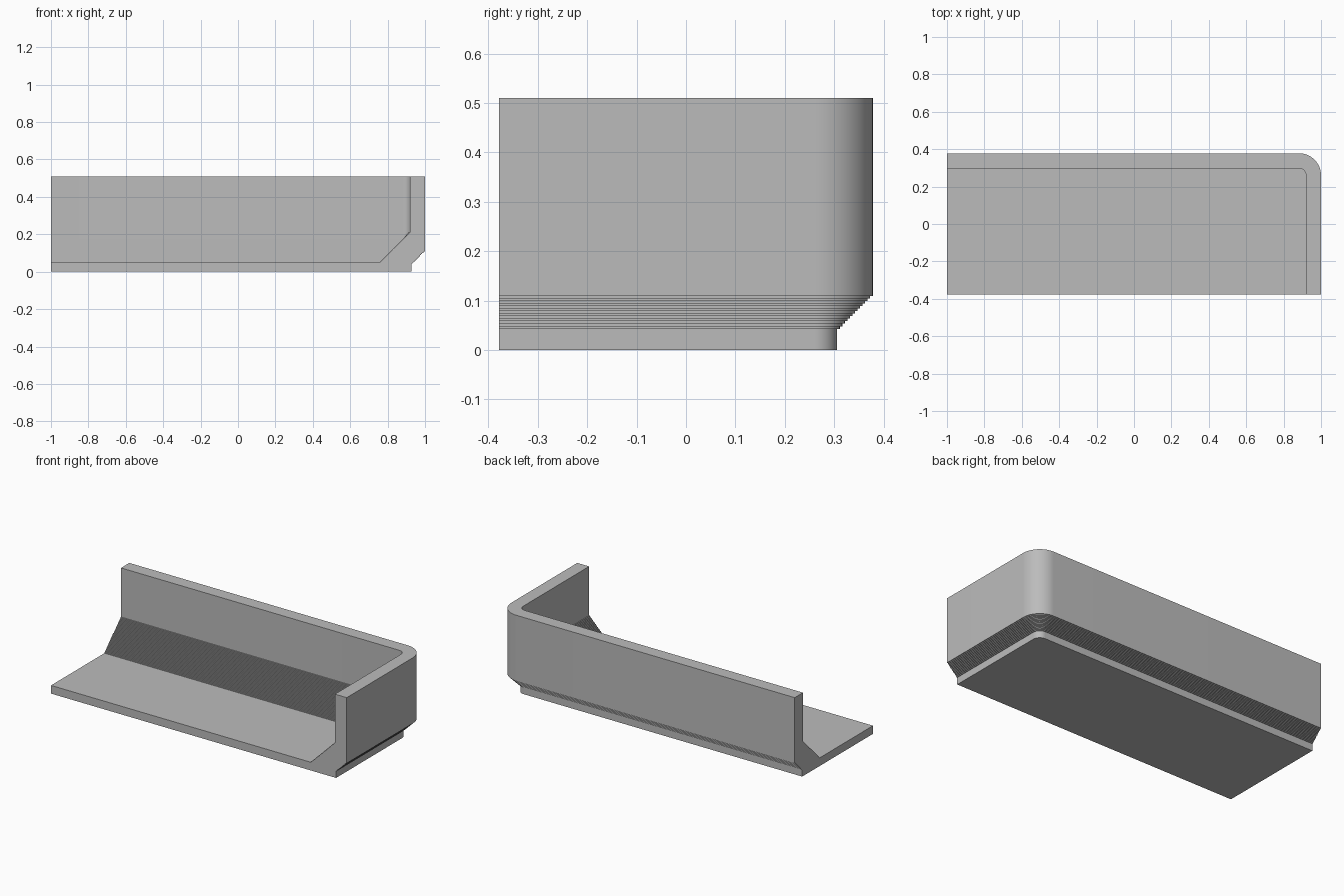
import bpy, bmesh, math

if "Cube" in bpy.data.objects:
    bpy.data.objects.remove(bpy.data.objects["Cube"])

X, Y = 1.0, 0.378            # half extents of the footprint
HEIGHT, FLOOR = 0.51, 0.05
RADIUS, ARC = 0.118, 16      # outer corner
WALL, FOOT = 0.08, 0.072     # wall thickness, inset of the base
FOOT_TOP, FLARE_TOP = 0.043, 0.114
FILLET = 0.16                # size of the inner stepped slope


def stairs(d0, z0, d1, z1, steps, rise_first):
    """Profile points (inset, height) of a staircase between two points."""
    pts = []
    for i in range(steps):
        a, b = i / steps, (i + 1) / steps
        da, db = d0 + (d1 - d0) * a, d0 + (d1 - d0) * b
        za, zb = z0 + (z1 - z0) * a, z0 + (z1 - z0) * b
        pts.append((da, zb) if rise_first else (db, za))
        pts.append((db, zb))
    return pts


def ring(bm, inset, z):
    """Open outline: right side, rounded corner, back side."""
    r = max(RADIUS - inset, 0)
    cx, cy = X - inset - r, Y - inset - r
    pts = [(X - inset, -Y)]
    for i in range(ARC + 1):
        a = math.pi / 2 * i / ARC
        pts.append((cx + r * math.cos(a), cy + r * math.sin(a)))
    pts.append((-X, Y - inset))
    return [bm.verts.new((x, y, z)) for x, y in pts]


# Wall profile from the underside, over the rim, down to the floor
profile = [(FOOT, 0), (FOOT, FOOT_TOP)]
profile += stairs(FOOT, FOOT_TOP, 0, FLARE_TOP, 14, False)
profile += [(0, HEIGHT), (WALL, HEIGHT), (WALL, FLOOR + FILLET)]
profile += stairs(WALL, FLOOR + FILLET, WALL + FILLET, FLOOR, 32, False)

# Tray corner section: sweep the profile, then close floor and cut ends
bm = bmesh.new()
rings = [ring(bm, d, z) for d, z in profile]
for low, high in zip(rings, rings[1:]):
    for i in range(len(low) - 1):
        bm.faces.new((low[i], low[i + 1], high[i + 1], high[i]))
under = bm.verts.new((-X, -Y, 0))
over = bm.verts.new((-X, -Y, FLOOR))
bm.faces.new([under] + rings[0][::-1])
bm.faces.new([over] + rings[-1])
bm.faces.new([under] + [r[0] for r in rings] + [over])
bm.faces.new([over] + [r[-1] for r in reversed(rings)] + [under])
bmesh.ops.remove_doubles(bm, verts=bm.verts, dist=0.00005)
bmesh.ops.recalc_face_normals(bm, faces=bm.faces)

mesh = bpy.data.meshes.new("tray_section")
bm.to_mesh(mesh)
bm.free()
tray = bpy.data.objects.new("tray_section", mesh)
bpy.context.collection.objects.link(tray)

# Plain grey
grey = bpy.data.materials.new("light_grey")
grey.use_nodes = True
colour = (0.5, 0.5, 0.5, 1)
grey.diffuse_color = colour
grey.node_tree.nodes["Principled BSDF"].inputs["Base Color"].default_value = colour
mesh.materials.append(grey)

bpy.context.view_layer.objects.active = tray
tray.select_set(True)
bpy.ops.object.shade_smooth_by_angle(angle=math.radians(30))
